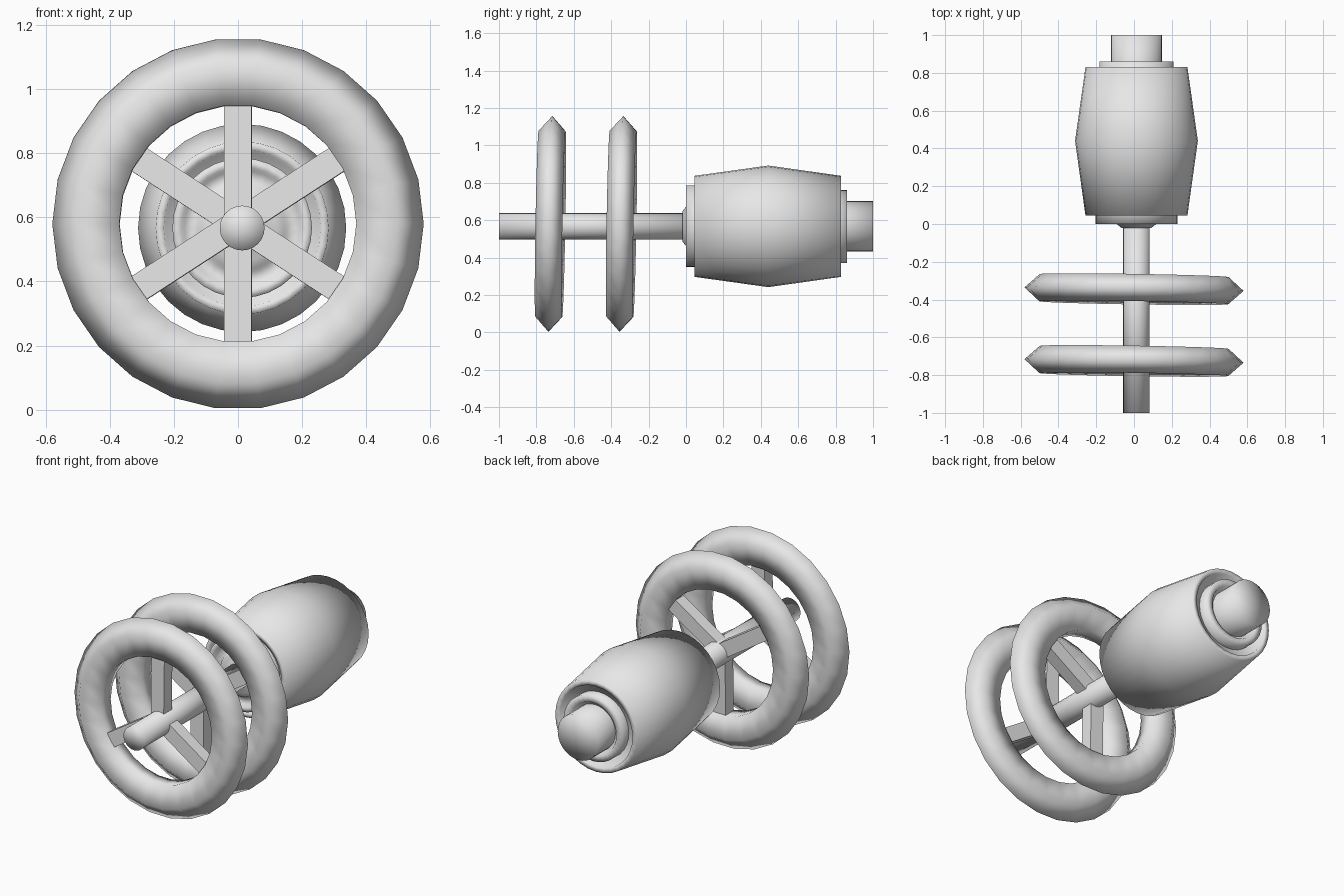
import bpy, bmesh
from math import sin, cos, pi, radians
from mathutils import Matrix, Vector

cube = bpy.data.objects.get("Cube")
if cube:
    bpy.data.objects.remove(cube)

grey = bpy.data.materials.new("light_grey")
grey.use_nodes = True
grey.diffuse_color = (0.8, 0.8, 0.8, 1)
grey.node_tree.nodes["Principled BSDF"].inputs["Base Color"].default_value = (0.8, 0.8, 0.8, 1)

AXIS = Matrix.Translation((0.013, 0, 0.567))


def add_object(name, bm, matrix, smooth):
    bmesh.ops.remove_doubles(bm, verts=bm.verts, dist=1e-5)
    bmesh.ops.recalc_face_normals(bm, faces=bm.faces)
    for f in bm.faces:
        f.smooth = smooth
    mesh = bpy.data.meshes.new(name)
    bm.to_mesh(mesh)
    bm.free()
    mesh.materials.append(grey)
    obj = bpy.data.objects.new(name, mesh)
    obj.matrix_world = matrix
    bpy.context.collection.objects.link(obj)
    return obj


def lathe(name, profile, sides, matrix, closed=False):
    """Spin (radius, y) points around the y axis."""
    bm = bmesh.new()
    points = [bm.verts.new((r, y, 0)) for r, y in profile]
    pairs = list(zip(points, points[1:]))
    if closed:
        pairs.append((points[-1], points[0]))
    edges = [bm.edges.new(p) for p in pairs]
    bmesh.ops.spin(bm, geom=points + edges, cent=(0, 0, 0), axis=(0, 1, 0),
                   angle=2 * pi, steps=sides, use_merge=True)
    return add_object(name, bm, matrix, True)


def spoke(name, angle, matrix):
    length, width, depth = 0.43, 0.086, 0.075
    bm = bmesh.new()
    bmesh.ops.create_cube(bm, size=1)
    bmesh.ops.scale(bm, vec=(length, depth, width), verts=bm.verts)
    bmesh.ops.translate(bm, vec=(length / 2, 0, 0), verts=bm.verts)
    bmesh.ops.rotate(bm, cent=(0, 0, 0), verts=bm.verts,
                     matrix=Matrix.Rotation(-radians(angle), 3, 'Y'))
    add_object(name, bm, matrix, False)


# Long shaft carrying the wheels
lathe("shaft", [(0, -1), (0.07, -1), (0.07, 0.03), (0, 0.03)], 24, AXIS)

# Barrel body with rims and grooves at both ends
lathe("barrel_body", [(0, 0.07), (0.238, 0.07), (0.245, 0.045), (0.27, 0.045),
                      (0.325, 0.44), (0.27, 0.83), (0.24, 0.83),
                      (0.235, 0.80), (0, 0.80)], 32, AXIS)
lathe("front_collar", [(0.218, 0.08), (0.218, 0), (0.19, 0), (0.18, 0.02),
                       (0.14, 0.02), (0.13, 0), (0.105, 0), (0.08, -0.02),
                       (0, -0.02)], 32, AXIS)
lathe("back_collar", [(0.195, 0.79), (0.195, 0.86), (0.155, 0.86),
                      (0.145, 0.84), (0, 0.84)], 32, AXIS)
lathe("back_stub", [(0.135, 0.80), (0.135, 1), (0, 1)], 28, AXIS)

# Two slightly tilted wheels, each a five-sided ring on three spokes
rim = [(0.464 + 0.116 * cos(2 * pi * i / 5), 0.072 * sin(2 * pi * i / 5) / sin(2 * pi / 5))
       for i in range(5)]
tilt = Matrix.Rotation(-0.016, 4, 'Z') @ Matrix.Rotation(-0.018, 4, 'X')
for wheel, y, angles in (("front_wheel", -0.725, (90, 213, 327)),
                         ("rear_wheel", -0.345, (270, 33, 147))):
    place = Matrix.Translation((0, y, 0.58)) @ tilt
    lathe(wheel + "_ring", rim, 26, place, closed=True)
    for n, angle in enumerate(angles, 1):
        spoke(f"{wheel}_spoke_{n}", angle, place)
